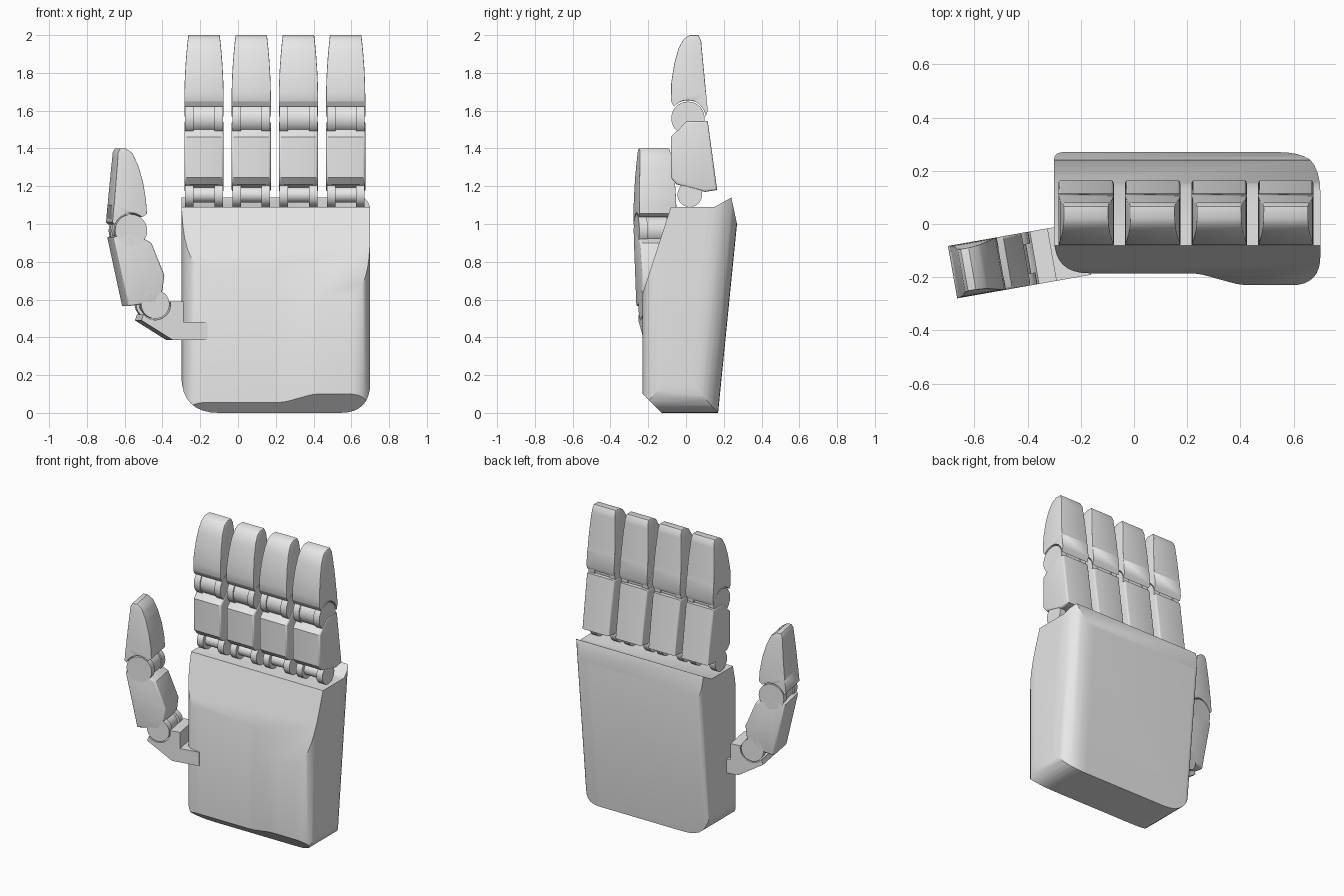
import bpy, bmesh, math
from mathutils import Matrix, Vector

cube = bpy.data.objects.get("Cube")
if cube:
    bpy.data.objects.remove(cube)

grey = bpy.data.materials.new("light_grey")
grey.use_nodes = True
grey.diffuse_color = (0.8, 0.8, 0.8, 1)
grey.node_tree.nodes["Principled BSDF"].inputs["Base Color"].default_value = (0.8, 0.8, 0.8, 1)


def arc(centre, r, start, end, steps=12):
    angles = [math.radians(start + (end - start) * i / steps) for i in range(steps + 1)]
    return [(centre[0] + r * math.cos(a), centre[1] + r * math.sin(a)) for a in angles]


def rounded(corners, steps=8):
    """Outline whose corners (x, y, setback) are softened into curves."""
    out = []
    for i, (x, y, r) in enumerate(corners):
        p = Vector((x, y))
        if not r:
            out.append((x, y))
            continue
        before = Vector(corners[i - 1][:2])
        after = Vector(corners[(i + 1) % len(corners)][:2])
        a = p + (before - p).normalized() * r
        b = p + (after - p).normalized() * r
        for k in range(steps + 1):
            t = k / steps
            out.append(tuple(a * (1 - t) ** 2 + p * 2 * t * (1 - t) + b * t * t))
    return out


def shade(ob):
    bpy.ops.object.select_all(action='DESELECT')
    ob.select_set(True)
    bpy.context.view_layer.objects.active = ob
    bpy.ops.object.shade_smooth_by_angle(angle=math.radians(32))


def prism(name, outline, lo, hi, matrix, bevel=0, bevel_from=-1, taper=None):
    """Extrude an outline in local XZ along local Y, with soft rims and optional taper."""
    bm = bmesh.new()
    face = bm.faces.new([bm.verts.new((u, lo, v)) for u, v in outline])
    ext = bmesh.ops.extrude_face_region(bm, geom=[face])
    for v in ext["geom"]:
        if isinstance(v, bmesh.types.BMVert):
            v.co.y = hi
    bmesh.ops.recalc_face_normals(bm, faces=bm.faces)
    if taper:
        bottom, top, amount = taper
        for i in range(1, 7):
            z = bottom + (top - bottom) * i / 7
            bmesh.ops.bisect_plane(bm, geom=bm.verts[:] + bm.edges[:] + bm.faces[:],
                                   plane_co=(0, 0, z), plane_no=(0, 0, 1), dist=0.001)
    rims = [e for e in bm.edges if len(e.link_faces) == 2
            and e.verts[0].co.y * e.verts[1].co.y > 0
            and e.calc_face_angle() > 0.8
            and min(v.co.z for v in e.verts) > bevel_from]
    if taper:
        for v in bm.verts:
            t = max(0, (v.co.z - bottom) / (top - bottom))
            v.co.y *= 1 - amount * t * t
    if bevel:
        bmesh.ops.bevel(bm, geom=rims, offset=bevel, segments=3, profile=0.5,
                        affect='EDGES', clamp_overlap=True)
    bm.transform(matrix)
    bmesh.ops.recalc_face_normals(bm, faces=bm.faces)
    mesh = bpy.data.meshes.new(name)
    bm.to_mesh(mesh)
    bm.free()
    mesh.materials.append(grey)
    ob = bpy.data.objects.new(name, mesh)
    bpy.context.collection.objects.link(ob)
    shade(ob)
    return ob


def hinge(name, centre, r, core, matrix):
    """Two side lugs around a narrower centre barrel."""
    for label, lo, hi, radius in (("lug_a", -0.1, -0.055, r), ("lug_b", 0.055, 0.1, r),
                                  ("barrel", -0.058, 0.058, core)):
        prism(f"{name}_{label}", arc(centre, radius, 0, 360, 32)[:-1], lo, hi, matrix)


# Palm: front outline, side outline and cross-section intersected
side_on = Matrix.Rotation(math.pi / 2, 4, 'Z')
palm = prism("palm", rounded([(-0.3, 0, 0.2), (0.7, 0, 0.16), (0.7, 1.2, 0), (-0.3, 1.2, 0)]),
             -0.5, 0.5, Matrix())
side = prism("palm_side_cutter",
             [(-0.12, -0.01), (0.3, -0.01), (0.3, 0.86), (0.24, 1.14), (0.15, 1.09),
              (-0.08, 1.09), (-0.24, 0.6), (-0.24, 0.11)], -1, 1, side_on)
section = prism("palm_section_cutter",
                rounded([(-0.3001, -0.185, 0.13), (0.24, -0.185, 0.04), (0.4, -0.23, 0.04),
                         (0.7001, -0.23, 0.11), (0.7001, 0.27, 0.16), (-0.3001, 0.27, 0.04)]),
                -1.3, 0.2, Matrix.Rotation(-math.pi / 2, 4, 'X'))
for v in section.data.vertices:  # the back of the hand leans outward
    if v.co.y > 0:
        v.co.y += 0.1 * (v.co.z - 1)
for cutter in (side, section):
    mod = palm.modifiers.new("trim", 'BOOLEAN')
    mod.operation, mod.solver, mod.object = 'INTERSECT', 'EXACT', cutter
    cutter.hide_render = True
bpy.context.view_layer.update()
trimmed = bpy.data.meshes.new_from_object(palm.evaluated_get(bpy.context.evaluated_depsgraph_get()))
palm.modifiers.clear()
palm.data = trimmed
for cutter in (side, section):
    bpy.data.objects.remove(cutter)
shade(palm)

# Fingers: fingertip, hinge, lower segment and knuckle
joint, knuckle = (0.01, 1.56), (0.02, 1.155)
tip = arc(joint, 0.095, 5, 140) + [
    (-0.08, 1.65), (-0.078, 1.75), (-0.062, 1.85), (-0.04, 1.93), (-0.012, 1.98),
    (0.02, 2.0), (0.065, 2.0), (0.08, 1.97), (0.115, 1.6)]
segment = [(-0.08, 1.46), (-0.08, 1.245), (-0.05, 1.21), (0.1, 1.17), (0.165, 1.18),
           (0.115, 1.545), (0.0, 1.545), (-0.05, 1.49)]
for i, finger in enumerate(("index", "middle", "ring", "little")):
    place = Matrix.Translation((-0.18 + 0.25 * i, 0, 0)) @ side_on
    prism(f"{finger}_fingertip", tip, -0.104, 0.104, place, 0.022, 1.64, (1.65, 2.0, 0.2))
    prism(f"{finger}_segment", segment, -0.104, 0.104, place, 0.012)
    hinge(f"{finger}_hinge", joint, 0.088, 0.08, place)
    hinge(f"{finger}_knuckle", knuckle, 0.065, 0.04, place)

# Thumb: same construction turned sideways, on a bracket
turn = (Matrix.Translation((-0.45, -0.14, 0)) @ Matrix.Rotation(math.radians(10), 4, 'Z')
        @ Matrix.Translation((0.45, 0, 0)))
joint, knuckle = (-0.585, 0.965), (-0.455, 0.575)
tip = arc(joint, 0.093, 160, 50) + [
    (-0.5, 1.055), (-0.505, 1.13), (-0.52, 1.22), (-0.545, 1.31), (-0.575, 1.375),
    (-0.61, 1.4), (-0.64, 1.4), (-0.652, 1.38), (-0.685, 1.01)]
segment = [(-0.68, 0.93), (-0.6, 0.565), (-0.53, 0.575), (-0.45, 0.58), (-0.415, 0.65),
           (-0.405, 0.73), (-0.475, 0.9), (-0.52, 0.925), (-0.585, 0.955)]
bracket = [(-0.53, 0.49), (-0.36, 0.385), (-0.175, 0.385), (-0.175, 0.48), (-0.305, 0.48),
           (-0.305, 0.59)] + arc(knuckle, 0.083, 10, -140)
prism("thumb_tip", tip, -0.1, 0.1, turn, 0.022, 1.05, (1.05, 1.4, 0.2))
prism("thumb_segment", segment, -0.1, 0.1, turn, 0.01)
hinge("thumb_hinge", joint, 0.086, 0.078, turn)
hinge("thumb_knuckle", knuckle, 0.076, 0.06, turn)
prism("thumb_bracket", bracket, -0.1, 0.1, turn)
